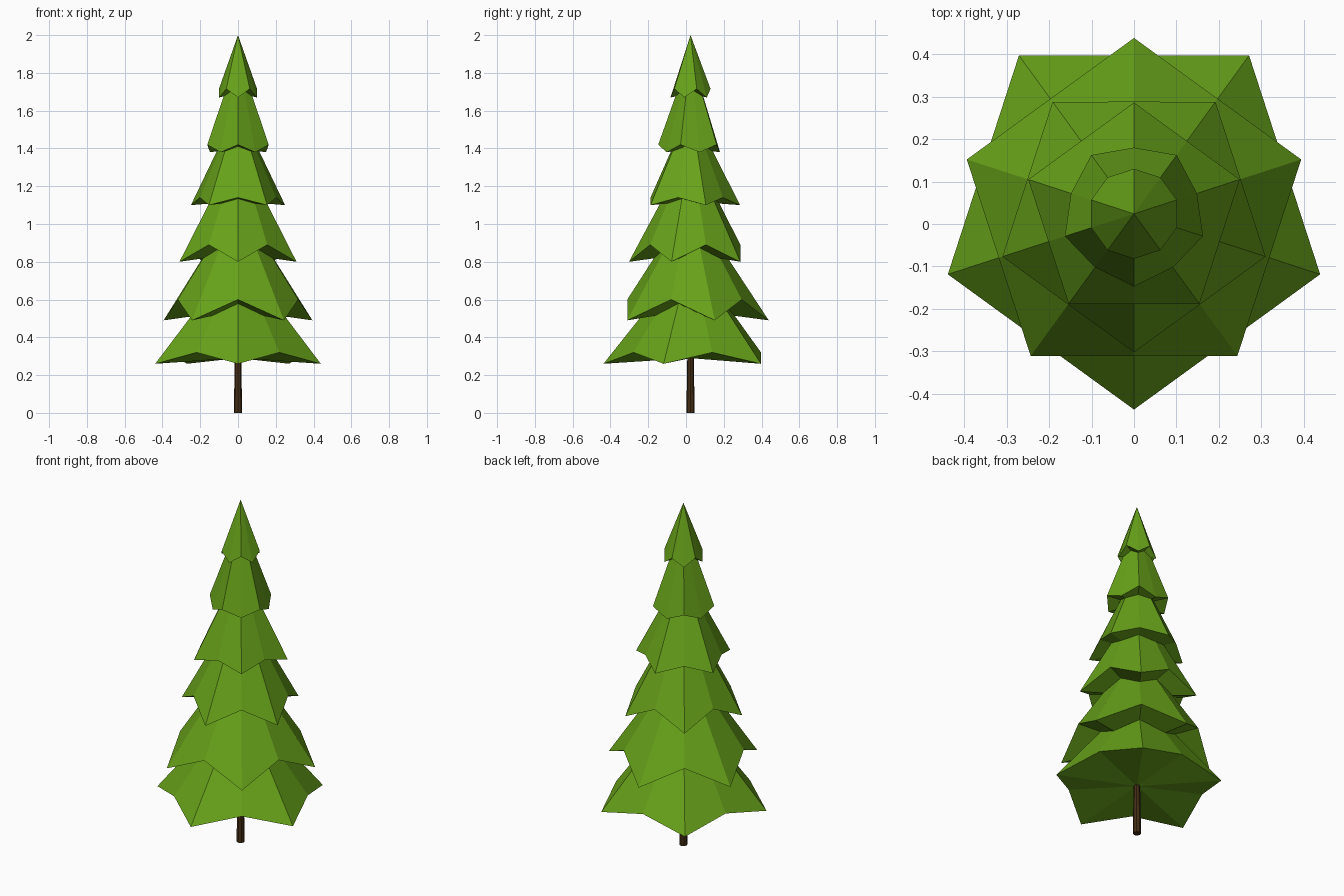
import bpy, bmesh
from math import pi, cos, sin

if "Cube" in bpy.data.objects:
    bpy.data.objects.remove(bpy.data.objects["Cube"])

CY = 0.024  # trunk axis sits slightly behind the origin


def material(name, rgb):
    m = bpy.data.materials.new(name)
    m.diffuse_color = (*rgb, 1)
    m.use_nodes = True
    m.node_tree.nodes["Principled BSDF"].inputs["Base Color"].default_value = m.diffuse_color
    return m


green = material("needles", (0.135, 0.36, 0.01))
brown = material("bark", (0.06, 0.028, 0.008))


def add_object(name, bm, mat):
    bmesh.ops.recalc_face_normals(bm, faces=bm.faces[:])
    me = bpy.data.meshes.new(name)
    bm.to_mesh(me)
    bm.free()
    me.materials.append(mat)
    ob = bpy.data.objects.new(name, me)
    ob.location.y = CY
    bpy.context.collection.objects.link(ob)


def tier(name, start, tip_r, tip_z, notch_r, notch_z, apex):
    """Pointed skirt: five low tips alternating with five raised notches."""
    bm = bmesh.new()
    top = bm.verts.new((0, 0, apex))
    under = bm.verts.new((0, 0, (tip_z + notch_z) / 2))
    rim = []
    for i in range(10):
        a = start + i * pi / 5
        r, z = (notch_r, notch_z) if i % 2 else (tip_r, tip_z)
        rim.append(bm.verts.new((r * cos(a), r * sin(a), z)))
    for i in range(10):
        a, b = rim[i], rim[(i + 1) % 10]
        bm.faces.new((a, b, top))
        bm.faces.new((b, a, under))
    add_object(name, bm, green)


# Branch tiers, bottom to top
F, B = -pi / 2, pi / 2  # first tip towards front or back
tiers = [
    (F, 0.461, 0.26, 0.373, 0.32, 0.84),
    (B, 0.414, 0.49, 0.335, 0.60, 1.12),
    (F, 0.326, 0.80, 0.264, 0.89, 1.41),
    (B, 0.262, 1.10, 0.212, 1.14, 1.62),
    (B, 0.156, 1.38, 0.171, 1.42, 1.90),
    (F, 0.106, 1.67, 0.106, 1.715, 2.00),
]
for n, t in enumerate(tiers, 1):
    tier(f"branch_tier_{n}", *t)

# Trunk
bm = bmesh.new()
bmesh.ops.create_cone(bm, cap_ends=True, segments=8, radius1=0.022,
                      radius2=0.016, depth=0.36)
bmesh.ops.translate(bm, verts=bm.verts[:], vec=(0, 0, 0.18))
add_object("trunk", bm, brown)
